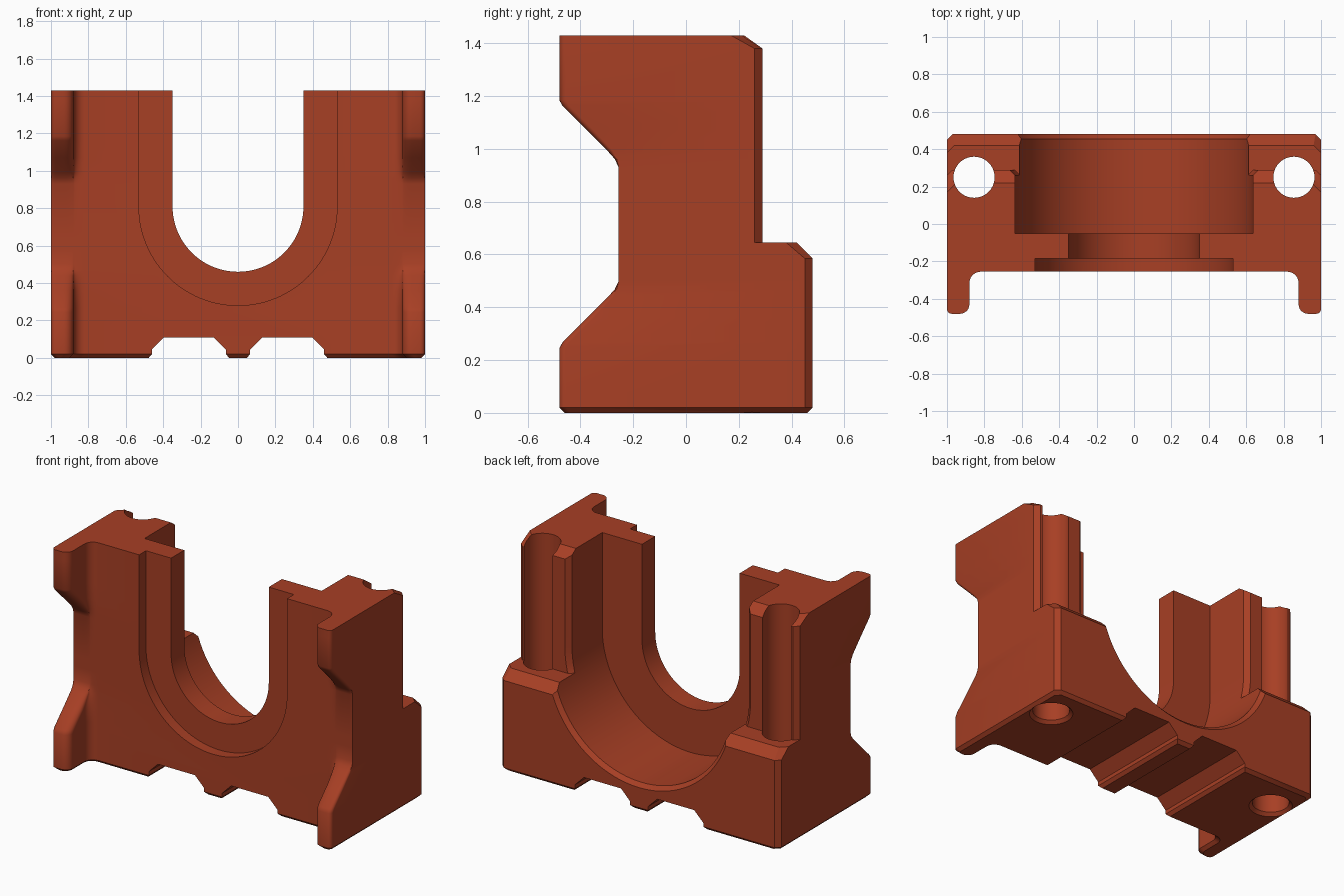
import bpy, bmesh, math

if "Cube" in bpy.data.objects:
    bpy.data.objects.remove(bpy.data.objects["Cube"])

FRONT, TOP, BORE_Z = -0.255, 1.43, 0.81


def skin(name, rings):
    """Closed solid lofted through rings with equal point counts."""
    bm = bmesh.new()
    loops = [[bm.verts.new(p) for p in ring] for ring in rings]
    n = len(loops[0])
    for a, b in zip(loops, loops[1:]):
        for i in range(n):
            j = (i + 1) % n
            bm.faces.new((a[i], a[j], b[j], b[i]))
    bm.faces.new(loops[0])
    bm.faces.new(loops[-1])
    bmesh.ops.remove_doubles(bm, verts=bm.verts, dist=0.0005)
    bmesh.ops.recalc_face_normals(bm, faces=bm.faces)
    mesh = bpy.data.meshes.new(name)
    bm.to_mesh(mesh)
    bm.free()
    obj = bpy.data.objects.new(name, mesh)
    bpy.context.collection.objects.link(obj)
    return obj


def arc(cx, cy, rx, ry, a0, a1, n=6):
    pts = []
    for i in range(n + 1):
        a = math.radians(a0 + (a1 - a0) * i / n)
        pts.append((cx + rx * math.cos(a), cy + ry * math.sin(a)))
    return pts


def plan(z, ear, back, chamfer, inset=0.0):
    """Horizontal section: front ears of given depth, chamfered back corners."""
    w, f, b = 1 - inset, FRONT + inset, back - inset
    tip, ry = f - ear, min(0.06, ear / 2)
    inner = 0.88 + inset
    half = arc(inner - 0.06, f - ry, 0.06, ry, 90, 0)
    r = min(0.05, ear / 2)
    half += arc(inner + 0.05, tip + r, 0.05, r, 180, 270)
    r = min(0.025, ear / 2)
    half += arc(w - 0.025, tip + r, 0.025, r, 270, 360, 4)
    half += [(w, b - chamfer), (w - chamfer, b)]
    ring = half + [(-x, y) for x, y in reversed(half)]
    return [(x, y, z) for x, y in ring]


def u_ring(y, r, z_min=-1.0, n=56):
    """U-shaped section across the depth: half circle with open straight top."""
    pts = arc(0, BORE_Z, r, r, 180, 360, n)
    pts = [(-r, 2.0)] + pts + [(r, 2.0)]
    return [(x, y, max(z, z_min)) for x, z in pts]


# Main body with ears, back ledge and column tops
E = 0.225
block = skin("bearing_block", [
    plan(0, E, 0.48, 0.03, 0.02), plan(0.02, E, 0.48, 0.03),
    plan(0.245, E, 0.48, 0.03), plan(0.268, 0.212, 0.48, 0.03),
    plan(0.36, 0.12, 0.48, 0.03), plan(0.44, 0.04, 0.48, 0.03),
    plan(0.468, 0.015, 0.48, 0.03), plan(0.50, 0, 0.48, 0.03),
    plan(0.585, 0, 0.48, 0.03), plan(0.645, 0, 0.42, 0.04),
    plan(0.645, 0, 0.29, 0.03),
    plan(0.93, 0, 0.29, 0.03), plan(0.962, 0.015, 0.29, 0.03),
    plan(0.99, 0.04, 0.29, 0.03), plan(1.07, 0.12, 0.29, 0.03),
    plan(1.162, 0.212, 0.29, 0.03), plan(1.185, E, 0.29, 0.03),
    plan(1.38, E, 0.29, 0.03), plan(TOP, E, 0.22, 0.05)])

# Open bores: front recess, throat, wide rear bore, column edge chamfer
cutters = [
    skin("front_recess_cutter", [u_ring(-0.4, 0.53), u_ring(-0.185, 0.53)]),
    skin("throat_cutter", [u_ring(-0.3, 0.35), u_ring(0.1, 0.35)]),
    skin("rear_bore_cutter", [u_ring(-0.05, 0.635), u_ring(0.455, 0.635),
                              u_ring(0.48, 0.66), u_ring(0.52, 0.70)]),
    skin("column_chamfer_cutter", [u_ring(0.26, 0.635, 0.645),
                                   u_ring(0.31, 0.685, 0.645)]),
]

# Vertical bolt holes with countersunk mouths
for side in (-1, 1):
    rings = [[(x, y, z) for x, y in arc(side * 0.855, 0.25, r, r, 0, 360, 40)[:-1]]
             for z, r in ((-0.05, 0.18), (0.02, 0.11), (2.0, 0.11))]
    cutters.append(skin("bolt_hole_cutter", rings))

# Two grooves along the underside
for side in (-1, 1):
    prof = [(0.03, -0.02), (0.065, 0.02), (0.065, 0.045), (0.13, 0.11),
            (0.395, 0.11), (0.46, 0.045), (0.46, 0.02), (0.495, -0.02)]
    cutters.append(skin("groove_cutter",
                        [[(side * x, y, z) for x, z in prof] for y in (-0.7, 0.7)]))

bpy.context.view_layer.objects.active = block
for cutter in cutters:
    mod = block.modifiers.new("cut", 'BOOLEAN')
    mod.operation, mod.solver, mod.object = 'DIFFERENCE', 'EXACT', cutter
    bpy.ops.object.modifier_apply(modifier=mod.name)
    bpy.data.objects.remove(cutter)

# Single rust red finish
mat = bpy.data.materials.new("rust_red")
mat.diffuse_color = (0.39, 0.05, 0.018, 1)
mat.use_nodes = True
mat.node_tree.nodes["Principled BSDF"].inputs["Base Color"].default_value = mat.diffuse_color
block.data.materials.clear()
block.data.materials.append(mat)
block.select_set(True)
bpy.ops.object.shade_smooth_by_angle(angle=math.radians(32))
